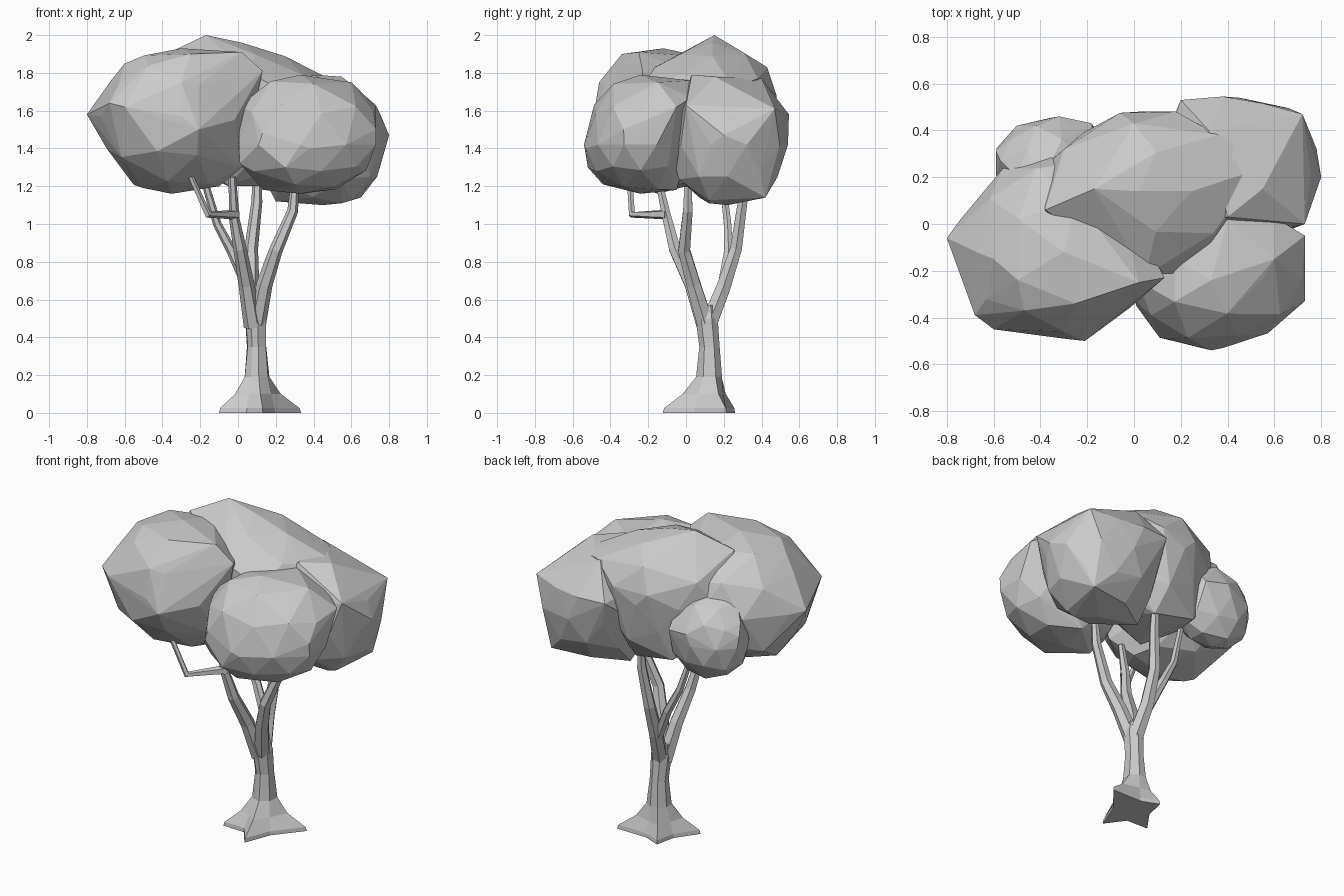
import bpy, bmesh, math, random
from mathutils import Vector

random.seed(7)


def to_object(name, bm):
    bmesh.ops.recalc_face_normals(bm, faces=bm.faces)
    mesh = bpy.data.meshes.new(name)
    bm.to_mesh(mesh)
    bm.free()
    obj = bpy.data.objects.new(name, mesh)
    bpy.context.collection.objects.link(obj)
    return obj


def skin(name, rings):
    """Join rings of points into a capped, faceted tube."""
    bm = bmesh.new()
    rows = [[bm.verts.new(p) for p in ring] for ring in rings]
    n = len(rows[0])
    for a, b in zip(rows, rows[1:]):
        for i in range(n):
            j = (i + 1) % n
            bm.faces.new((a[i], a[j], b[j], b[i]))
    bm.faces.new(rows[0][::-1])
    bm.faces.new(rows[-1])
    return to_object(name, bm)


def branch(name, path, r0, r1, sides=6):
    """Tapered limb following a path."""
    pts = [Vector(p) for p in path]
    rings = []
    for i, p in enumerate(pts):
        d = Vector()
        if i > 0:
            d += (p - pts[i - 1]).normalized()
        if i < len(pts) - 1:
            d += (pts[i + 1] - p).normalized()
        q = Vector((0, 0, 1)).rotation_difference(d)
        r = r0 + (r1 - r0) * i / (len(pts) - 1)
        rings.append([p + q @ Vector((r * math.cos(k * math.tau / sides),
                                      r * math.sin(k * math.tau / sides), 0))
                      for k in range(sides)])
    return skin(name, rings)


def clump(name, lo, mid, hi, corners=()):
    """Faceted leaf mass: lopsided icosphere hull plus a few pulled corners."""
    ball = bmesh.new()
    bmesh.ops.create_icosphere(ball, subdivisions=2, radius=1)
    dirs = [v.co * random.uniform(0.94, 1.04) for v in ball.verts]
    ball.free()
    top = [max(d[a] for d in dirs) for a in range(3)]
    low = [-min(d[a] for d in dirs) for a in range(3)]
    bm = bmesh.new()
    for d in dirs:
        bm.verts.new([mid[a] + (d[a] / top[a] * (hi[a] - mid[a]) if d[a] > 0
                                else d[a] / low[a] * (mid[a] - lo[a]))
                      for a in range(3)])
    for c in corners:
        bm.verts.new(c)
    bmesh.ops.convex_hull(bm, input=bm.verts[:])
    bmesh.ops.delete(bm, geom=[v for v in bm.verts if not v.link_faces],
                     context='VERTS')
    return to_object(name, bm)


# Trunk with star-shaped root flare: (angle, reach) at the ground
star = [(26, .26), (75, .12), (116, .178), (163, .11),
        (207, .225), (243, .12), (278, .225), (330, .11)]
# (z, centre x, centre y, trunk radius, flare amount)
levels = [(0, .1, .1, .06, 1), (.025, .1, .1, .06, .96), (.1, .1, .11, .075, .36),
          (.19, .1, .125, .066, .04), (.35, .1, .125, .055, 0),
          (.5, .095, .11, .06, 0), (.57, .09, .11, .045, 0)]
skin("trunk", [[(cx + (r + f * (reach - r)) * math.cos(math.radians(a)),
                 cy + (r + f * (reach - r)) * math.sin(math.radians(a)), z)
                for a, reach in star] for z, cx, cy, r, f in levels])

# Limbs
branch("front_branch", [(.08, .1, .46), (.045, .03, .68), (.01, -.06, .87),
                        (-.02, -.1, 1.03), (-.03, -.15, 1.25)], .05, .02)
branch("front_twig", [(-.01, -.1, 1.05), (-.06, -.16, 1.05), (-.16, -.285, 1.05),
                      (-.25, -.3, 1.25)], .028, .015, 5)
branch("back_branch", [(.095, .12, .47), (.07, .2, .67), (.07, .265, .87),
                       (.1, .3, 1.12), (.1, .31, 1.26)], .05, .022)
branch("left_branch", [(.065, .19, .64), (-.03, .225, .85), (-.11, .22, 1.0),
                       (-.19, .19, 1.27)], .032, .018)
branch("right_branch", [(.1, .1, .48), (.14, .04, .68), (.2, -.01, .86),
                        (.29, .01, 1.07), (.3, .01, 1.2)], .05, .022)

# Canopy
clump("left_foliage", (-.74, -.49, 1.17), (-.3, -.12, 1.57), (.03, .33, 1.93),
      [(-.8, -.06, 1.58), (-.68, -.39, 1.64), (-.6, -.45, 1.62), (-.21, -.5, 1.5),
       (-.6, -.15, 1.85), (.02, -.25, 1.91), (.13, -.23, 1.81), (-.58, .2, 1.55),
       (-.35, -.15, 1.16), (-.3, -.46, 1.75), (-.25, -.34, 1.9), (.02, -.2, 1.3),
       (-.5, -.15, 1.19), (-.1, -.12, 1.2), (-.02, -.36, 1.55), (-.47, -.37, 1.84)])
clump("top_foliage", (-.39, -.22, 1.22), (.02, .14, 1.6), (.45, .48, 1.96),
      [(-.17, .15, 2.0), (.1, .17, 1.93), (-.38, .06, 1.9), (-.06, .475, 1.68),
       (.18, .48, 1.68), (.4, .05, 1.78), (.3, -.2, 1.68), (.0, .43, 1.83),
       (.36, .38, 1.77), (.58, .25, 1.72), (.12, .33, 1.2), (-.05, .0, 1.2),
       (.05, -.22, 1.8), (-.15, .35, 1.25), (.1, .44, 1.35)])
clump("right_foliage", (.1, -.08, 1.1), (.45, .22, 1.42), (.78, .54, 1.77),
      [(.72, .47, 1.61), (.8, .2, 1.47), (.2, .53, 1.58), (.38, .545, 1.58),
       (.4, .03, 1.79), (.73, 0, 1.63), (.65, .42, 1.14), (.32, .4, 1.77),
       (.2, .27, 1.12), (.55, .12, 1.11), (.45, -.06, 1.3), (.55, .15, 1.78),
       (.7, .07, 1.25)])
clump("front_foliage", (.0, -.54, 1.16), (.33, -.24, 1.42), (.73, .03, 1.79),
      [(.73, -.33, 1.5), (.73, -.05, 1.62), (.13, -.49, 1.48), (.38, -.53, 1.4),
       (.01, -.35, 1.32), (.6, -.15, 1.75), (.12, -.25, 1.66), (.3, -.42, 1.68),
       (.3, -.44, 1.21), (.35, -.05, 1.18), (.4, .02, 1.76), (.6, .03, 1.67),
       (.25, -.52, 1.3)])
clump("back_foliage", (-.59, .08, 1.18), (-.35, .27, 1.43), (-.12, .455, 1.67),
      [(-.59, .31, 1.5), (-.32, .46, 1.5), (-.18, .43, 1.48), (-.5, .2, 1.66),
       (-.42, .12, 1.72)])
